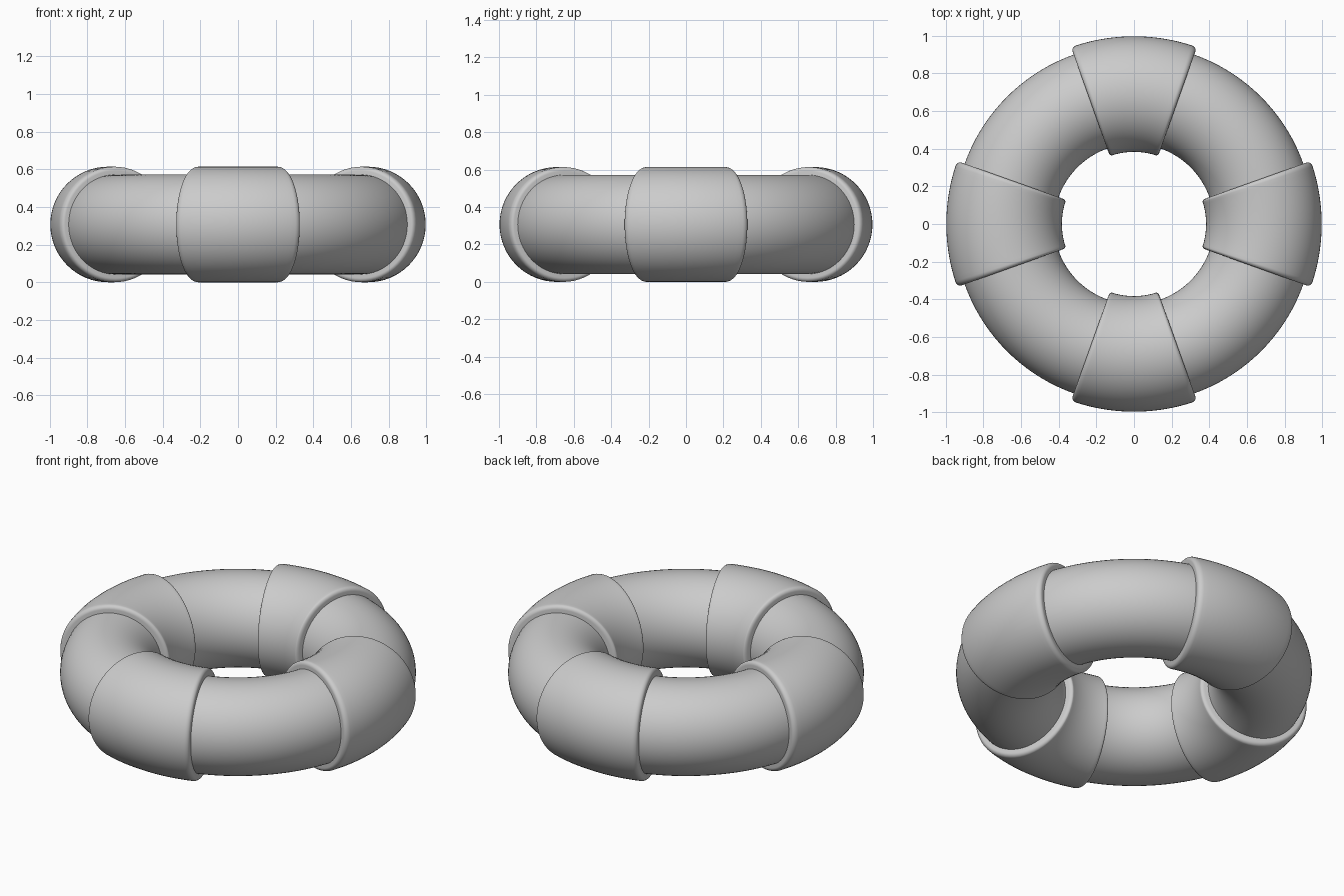
import bpy, bmesh, math

if "Cube" in bpy.data.objects:
    bpy.data.objects.remove(bpy.data.objects["Cube"])

MAJOR, R_TUBE, R_BAND, ZC = 0.69, 0.265, 0.307, 0.307

grey = bpy.data.materials.new("plain grey")
grey.diffuse_color = (0.6, 0.6, 0.6, 1)
grey.use_nodes = True
grey.node_tree.nodes["Principled BSDF"].inputs["Base Color"].default_value = grey.diffuse_color


def sweep(name, stations, closed, sides=64):
    """Skin circles of given (angle, radius) around the big ring."""
    bm = bmesh.new()
    rings = []
    for a, r in stations:
        ring = []
        for k in range(sides):
            t = 2 * math.pi * k / sides
            d = MAJOR + r * math.cos(t)
            ring.append(bm.verts.new((d * math.cos(a), d * math.sin(a), ZC + r * math.sin(t))))
        rings.append(ring)
    n = len(rings)
    for i in range(n if closed else n - 1):
        p, q = rings[i], rings[(i + 1) % n]
        for k in range(sides):
            j = (k + 1) % sides
            bm.faces.new((p[k], q[k], q[j], p[j]))
    bmesh.ops.recalc_face_normals(bm, faces=bm.faces)
    for f in bm.faces:
        f.smooth = True
    mesh = bpy.data.meshes.new(name)
    bm.to_mesh(mesh)
    bm.free()
    mesh.materials.append(grey)
    obj = bpy.data.objects.new(name, mesh)
    bpy.context.collection.objects.link(obj)
    return obj


# Main float ring
sweep("float_ring", [(2 * math.pi * i / 128, R_TUBE) for i in range(128)], True)

# Four wrapped bands with rounded lips, closing onto the ring
HALF = math.radians(19.6)
LIP = 0.022
start = HALF - LIP / MAJOR
lip = [(start + LIP / MAJOR * math.sin(t), R_BAND - LIP * (1 - math.cos(t)))
       for t in (math.pi / 2 * i / 6 for i in range(7))]
lip.append((HALF, R_TUBE - 0.01))
middle = [(start * (i / 12 - 1), R_BAND) for i in range(1, 24)]
profile = [(-a, r) for a, r in reversed(lip)] + middle + lip
for side, turn in (("right", 0), ("back", 1), ("left", 2), ("front", 3)):
    sweep(side + "_band", [(a + turn * math.pi / 2, r) for a, r in profile], False)
